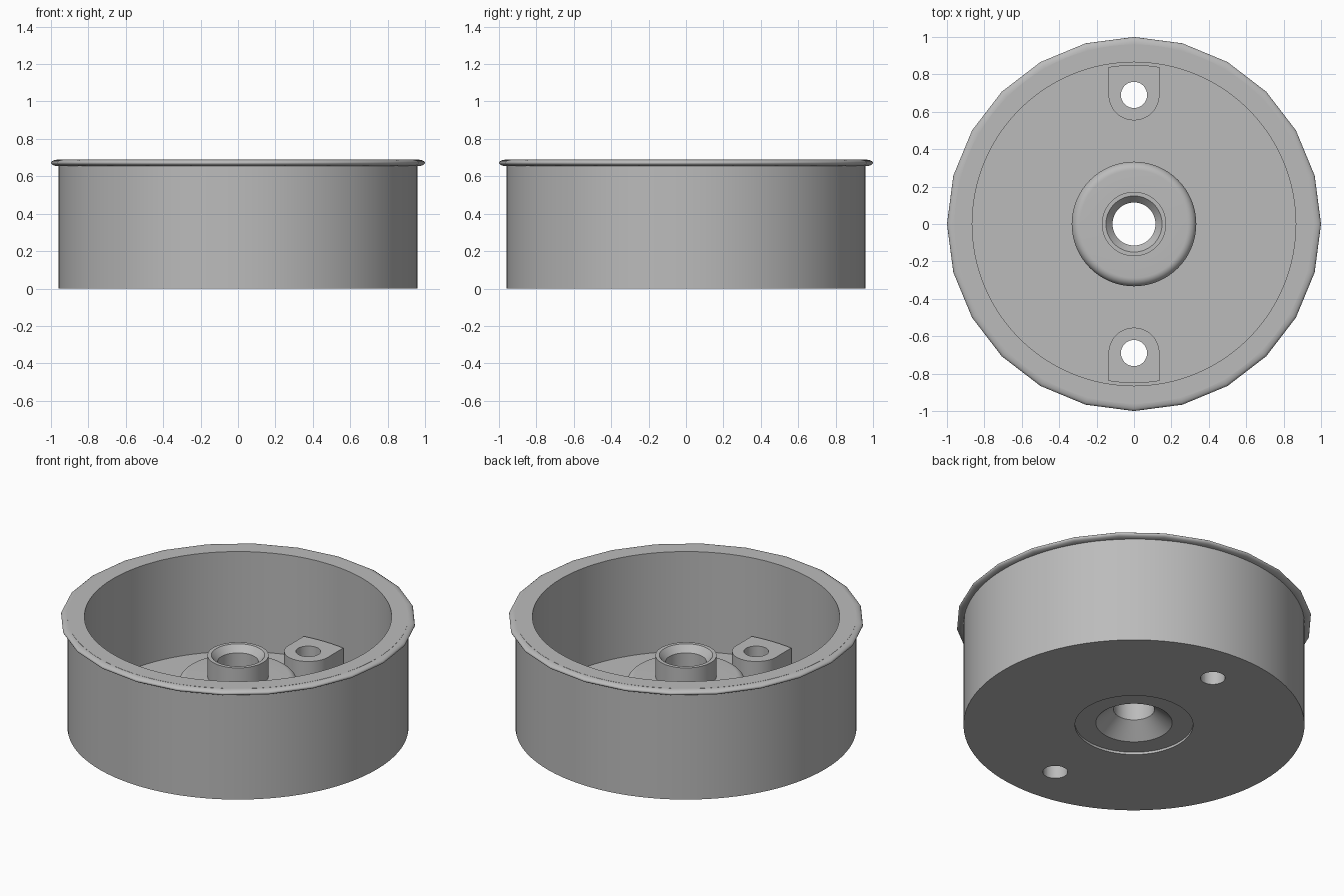
import bpy, bmesh, math
from mathutils import Matrix, Vector

if "Cube" in bpy.data.objects:
    bpy.data.objects.remove(bpy.data.objects["Cube"], do_unlink=True)

grey = bpy.data.materials.new("plain grey")
grey.use_nodes = True
colour = (0.5, 0.5, 0.5, 1)
grey.diffuse_color = colour
grey.node_tree.nodes["Principled BSDF"].inputs["Base Color"].default_value = colour


def finish(name, bm):
    bmesh.ops.recalc_face_normals(bm, faces=bm.faces)
    mesh = bpy.data.meshes.new(name)
    bm.to_mesh(mesh)
    bm.free()
    mesh.materials.append(grey)
    ob = bpy.data.objects.new(name, mesh)
    bpy.context.collection.objects.link(ob)
    return ob


def smooth(ob, angle):
    bpy.ops.object.select_all(action="DESELECT")
    ob.select_set(True)
    bpy.context.view_layer.objects.active = ob
    bpy.ops.object.shade_smooth_by_angle(angle=math.radians(angle))


def lathe(name, profile, steps):
    """Revolve a closed (radius, z) outline around the z axis."""
    bm = bmesh.new()
    rings = []
    for i in range(steps):
        turn = Matrix.Rotation(math.tau * i / steps, 3, "Z")
        rings.append([bm.verts.new(turn @ Vector((r, 0, z))) for r, z in profile])
    n = len(profile)
    for i in range(steps):
        a, b = rings[i], rings[(i + 1) % steps]
        for j in range(n):
            k = (j + 1) % n
            bm.faces.new((a[j], b[j], b[k], a[k]))
    return finish(name, bm)


def prism(name, outline, z0, z1):
    """Extrude a flat outline between two heights."""
    bm = bmesh.new()
    base = bm.faces.new([bm.verts.new((x, y, z0)) for x, y in outline])
    top = bmesh.ops.extrude_face_region(bm, geom=[base])["geom"]
    verts = [v for v in top if isinstance(v, bmesh.types.BMVert)]
    bmesh.ops.translate(bm, verts=verts, vec=(0, 0, z1 - z0))
    return finish(name, bm)


def arc(cx, cy, r, start, end, steps):
    angles = [math.radians(start + (end - start) * i / steps) for i in range(steps + 1)]
    return [(cx + r * math.cos(a), cy + r * math.sin(a)) for a in angles]


def cut(ob, cutter):
    mod = ob.modifiers.new("hole", "BOOLEAN")
    mod.operation = "DIFFERENCE"
    mod.solver = "EXACT"
    mod.object = cutter
    bpy.context.view_layer.objects.active = ob
    bpy.ops.object.modifier_apply(modifier=mod.name)


HEIGHT, FLOOR, HUB_R = 0.69, 0.07, 0.333
LUG_Y, LUG_W, LUG_TOP, HOLE_R = 0.69, 0.136, 0.21, 0.07

# Round pan with a thick wall and an open centre
pan = lathe("pan", [(HUB_R - 0.001, 0), (0.96, 0), (0.96, HEIGHT),
                    (0.865, HEIGHT), (0.865, FLOOR), (HUB_R - 0.001, FLOOR)], 96)

# Coarse rounded lip around the top edge
lip_outline = [(0.96 + 0.04 * math.cos(math.tau * i / 16),
                HEIGHT - 0.018 + 0.0175 * math.sin(math.tau * i / 16)) for i in range(16)]
lip = lathe("rim_lip", lip_outline, 24)

# Central hub: recessed base, countersunk bore, rounded shoulder, raised collar
hub = lathe("centre_hub", [(0.215, 0.015), (HUB_R, 0.015)]
            + arc(HUB_R - 0.045, 0.275, 0.045, 0, 90, 8)
            + [(0.172, 0.32), (0.172, 0.45), (0.15, 0.45), (0.115, 0.41), (0.115, 0.1)], 72)

# Two screw lugs beside the wall, each drilled right through the floor
spread = math.degrees(math.asin(LUG_W / 0.85))
lug_outline = arc(0, LUG_Y, LUG_W, 180, 360, 24) + arc(0, 0, 0.85, 90 - spread, 90 + spread, 6)
for side, name in ((1, "back_lug"), (-1, "front_lug")):
    lug = prism(name, [(side * x, side * y) for x, y in lug_outline], FLOOR - 0.02, LUG_TOP)
    circle = arc(0, side * LUG_Y, HOLE_R, 0, 350, 35)
    drill = prism("drill", circle, -0.1, 0.4)
    drill.hide_render = True
    cut(lug, drill)
    cut(pan, drill)
    bpy.data.objects.remove(drill, do_unlink=True)
    smooth(lug, 30)

for ob in (pan, hub):
    smooth(ob, 30)
smooth(lip, 60)
